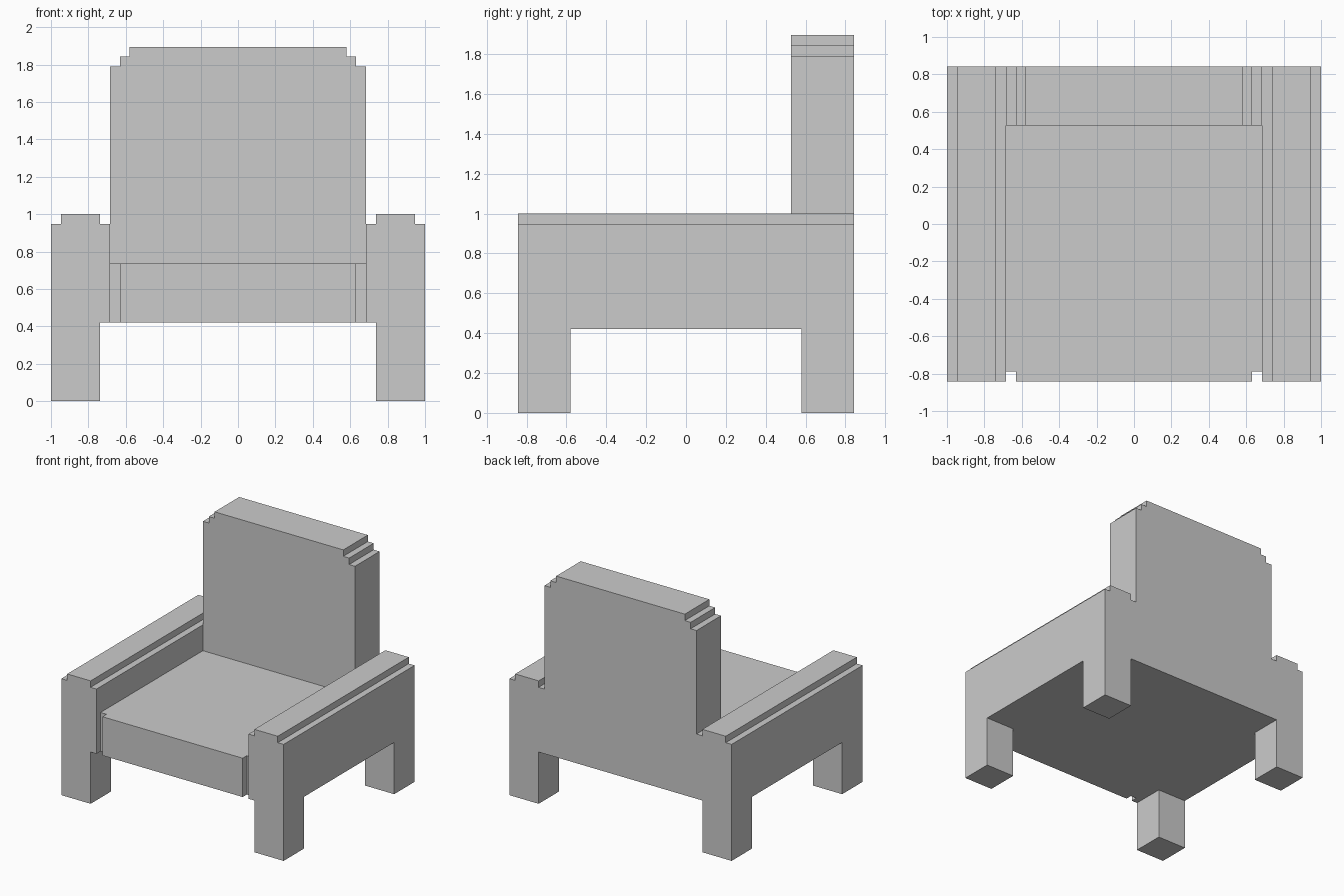
import bpy
import bmesh
from mathutils import Vector

if "Cube" in bpy.data.objects:
    bpy.data.objects.remove(bpy.data.objects["Cube"])

U = 1 / 19  # the chair sits on a grid of 38 units across


def prism(name, profile, axis, start, end, mirror=(False, False)):
    """Extrude a 2D profile along 'Y' (profile in x,z) or 'Z' (profile in x,y)."""
    bm = bmesh.new()
    place = (lambda a, b: (a, start, b)) if axis == 'Y' else (lambda a, b: (a, b, start))
    step = Vector((0, 1, 0) if axis == 'Y' else (0, 0, 1)) * (end - start) * U
    face = bm.faces.new([bm.verts.new(Vector(place(a, b)) * U) for a, b in profile])
    top = bmesh.ops.extrude_face_region(bm, geom=[face])["geom"]
    bmesh.ops.translate(bm, vec=step, verts=[v for v in top if isinstance(v, bmesh.types.BMVert)])
    bmesh.ops.recalc_face_normals(bm, faces=bm.faces)
    mesh = bpy.data.meshes.new(name)
    bm.to_mesh(mesh)
    bm.free()
    obj = bpy.data.objects.new(name, mesh)
    bpy.context.collection.objects.link(obj)
    if any(mirror):
        mod = obj.modifiers.new("Mirror", 'MIRROR')
        mod.use_axis = (mirror[0], mirror[1], False)
        mod.use_mirror_merge = False
    return obj


def symmetric(half):
    """Complete a right-half outline with its left-hand reflection."""
    return half + [(-a, b) for a, b in reversed(half)]


# Armrests with a narrower raised top, mirrored left to right
prism("armrests", [(13, 8), (19, 8), (19, 18), (18, 18), (18, 19), (14, 19), (14, 18), (13, 18)],
      'Y', -16, 16, (True, False))

# Four square legs
prism("legs", [(14, 11), (19, 11), (19, 16), (14, 16)], 'Z', 0, 8, (True, True))

# Seat cushion with notched front corners
prism("seat", symmetric([(12, -16), (12, -15), (13, -15), (13, 10)]), 'Z', 8, 14)

# Backrest with stepped top corners
prism("backrest", symmetric([(13, 8), (13, 34), (12, 34), (12, 35), (11, 35), (11, 36)]), 'Y', 10, 16)
